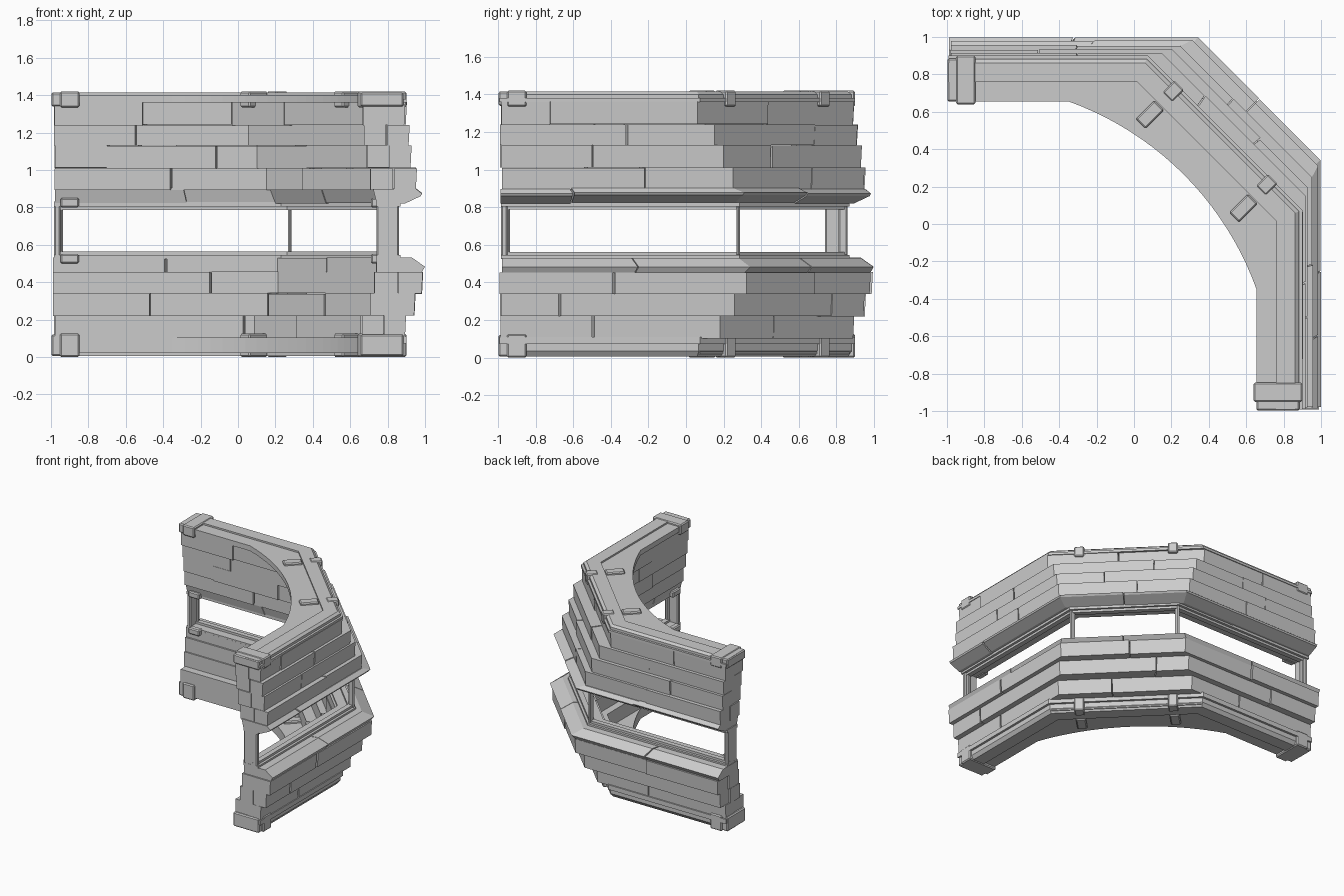
import bpy, bmesh, math, random
from mathutils import Matrix, Vector

if "Cube" in bpy.data.objects:
    bpy.data.objects.remove(bpy.data.objects["Cube"])

random.seed(4)
END = 0.985        # how far both arms reach
TAN = math.tan(math.radians(22.5))


def finish(name, bm):
    bmesh.ops.recalc_face_normals(bm, faces=bm.faces)
    me = bpy.data.meshes.new(name)
    bm.to_mesh(me)
    bm.free()
    ob = bpy.data.objects.new(name, me)
    bpy.context.collection.objects.link(ob)
    return ob


def path_point(o, c, s, end):
    # wall path: s 0-1 back arm, 1-2 diagonal, 2-3 side arm
    p = [(-end, o), (c, o), (o, c), (o, -end)]
    i = min(int(s), 2)
    return Vector(p[i]).lerp(Vector(p[i + 1]), s - i)


def sweep(bm, profile, s0=0.0, s1=3.0, end=END):
    # profile points are (offset, corner, height)
    stops = [s0] + [k for k in (1, 2) if s0 < k < s1] + [s1]
    rings = []
    for s in stops:
        rings.append([bm.verts.new((*path_point(o, c, s, end), z)) for o, c, z in profile])
    n = len(profile)
    for a, b in zip(rings, rings[1:]):
        for i in range(n):
            j = (i + 1) % n
            bm.faces.new((a[i], a[j], b[j], b[i]))
    bm.faces.new(rings[0])
    bm.faces.new(rings[-1])


def inset(o, c, to):
    return to, c - (o - to) * TAN


def planks(bm, profile, seams, jitter=0.006):
    cuts = [0.0] + seams + [3.0]
    for a, b in zip(cuts, cuts[1:]):
        d, dz = random.uniform(-jitter, jitter), random.uniform(-0.003, 0.003)
        end = END + random.uniform(-0.008, 0.006)
        sweep(bm, [(o + d, c + d * TAN, z + dz) for o, c, z in profile],
              a + (0.003 if a else 0), b - (0.003 if b < 3 else 0), end)


def box(bm, center, size, turn=0.0):
    m = Matrix.Translation(center) @ Matrix.Rotation(turn, 4, 'Z') @ Matrix.Diagonal((*size, 1))
    verts = bmesh.ops.create_cube(bm, size=1, matrix=m)['verts']
    edges = list({e for v in verts for e in v.link_edges})
    bmesh.ops.bevel(bm, geom=edges, offset=0.008, segments=1, affect='EDGES')


def both_arms(bm, center, size):
    # one box on each arm, mirrored across the corner diagonal
    (x, y, z), (sx, sy, sz) = center, size
    box(bm, (x, y, z), (sx, sy, sz))
    box(bm, (y, x, z), (sy, sx, sz))


# plank rows: z0, z1, outer offset, corner, inner offset, outer seams, inner seams
upper = [
    (1.24, 1.362, .895, .06, .665, [.45, 1.55, 2.75], [.5, 1.0, 1.4, 2.5]),
    (1.13, 1.24, .91, .15, .68, [.6, 1.3, 2.41], [.42, 1.2, 2.4]),
    (1.01, 1.13, .927, .20, .69, [.4, 1.65, 2.59], [.26, .8, 1.45, 2.6]),
    (.895, 1.01, .95, .25, .71, [.55, 1.4, 2.38], [.55, 1.35, 2.3]),
]
lower = [
    (.34, .455, .985, .32, .73, [.5, 1.45, 2.54], [.7, 1.5, 2.4]),
    (.22, .34, .95, .26, .71, [.35, 1.25, 2.75], [.45, 1.0, 1.55, 2.5]),
    (.10, .22, .89, .18, .66, [.6, 1.6, 2.58], [.95, 1.4, 2.6]),
]
for label, rows in (("upper", upper), ("lower", lower)):
    outer, inner = bmesh.new(), bmesh.new()
    for z0, z1, o, c, i, so, si in rows:
        mid = inset(o, c, (o + i) / 2)
        inn = inset(o, c, i)
        planks(outer, [(o - .003, c, z0), (o + .003, c, z1), (*mid, z1), (*mid, z0)], so)
        planks(inner, [(*mid, z0), (*mid, z1), (*inn, z1), (*inn, z0)], si)
    finish(label + "_outer_planks", outer)
    finish(label + "_inner_planks", inner)

# sloped lips above and below the window
bm = bmesh.new()
planks(bm, [(.95, .25, .90), (.982, .31, .875), (.975, .30, .862), (.89, .26, .822),
            (.74, .20, .822), (.72, .17, .90)], [.6, 1.5, 2.7], .003)
finish("window_hood", bm)
bm = bmesh.new()
planks(bm, [(.98, .31, .45), (.998, .342, .482), (.93, .28, .53), (.74, .21, .53),
            (.74, .21, .45)], [.5, 1.5, 2.45], .002)
finish("window_sill", bm)

# window frame: rails, end posts, thin corner mullions
bm = bmesh.new()
for z0, z1 in ((.805, .83), (.525, .545)):
    sweep(bm, [(.87, .285, z0), (.87, .285, z1), (.74, .231, z1), (.74, .231, z0)])
for z0, z1 in ((.787, .81), (.54, .563)):
    sweep(bm, [(.85, .28, z0), (.85, .28, z1), (.81, .263, z1), (.81, .263, z0)])
both_arms(bm, (-.967, .80, .675), (.034, .12, .30))
both_arms(bm, (-.945, .83, .675), (.02, .03, .30))
both_arms(bm, (.277, .835, .675), (.018, .05, .27))
finish("window_frame", bm)

# top and bottom plates with a curved inner edge
half = math.asin(.71 / 1.665)
arc = [(-.912 + 1.665 * math.cos(a), -.912 + 1.665 * math.sin(a))
       for a in (math.pi / 4 - half + 2 * half * k / 20 for k in range(21))]
outline = [(-END, .655), (-END, .87), (.075, .87), (.87, .075), (.87, -END), (.655, -END)] + arc
for name, z0, z1 in (("top_plate", 1.36, 1.402), ("bottom_plate", .02, .105)):
    bm = bmesh.new()
    face = bm.faces.new([bm.verts.new((x, y, z0)) for x, y in outline])
    top = bmesh.ops.extrude_face_region(bm, geom=[face])['geom']
    bmesh.ops.translate(bm, verts=[g for g in top if isinstance(g, bmesh.types.BMVert)],
                        vec=(0, 0, z1 - z0))
    # the extrude keeps the source face, so the plate is closed
    finish(name, bm)

# stepped rims around the plates
rim = [(.90, 1.36), (.90, 1.38), (.882, 1.38), (.882, 1.40), (.862, 1.415), (.76, 1.415), (.76, 1.36)]
for name, height in (("top_rim", lambda z: z), ("bottom_rim", lambda z: (1.418 - z) * 1.9)):
    bm = bmesh.new()
    sweep(bm, [(*inset(.90, .075, o), height(z)) for o, z in rim], end=.992)
    finish(name, bm)

# clamps on arm ends and across the diagonal
for name, z0, z1 in (("top_clamps", 1.335, 1.42), ("bottom_clamps", 0, .125)):
    bm = bmesh.new()
    zc, h = (z0 + z1) / 2, z1 - z0
    both_arms(bm, (-.90, .77, zc), (.105, .26, h))
    both_arms(bm, (-.965, .77, zc), (.066, .232, h - .01))
    for d in (-.5, .5):
        for s, depth in ((.67, .14), (.92, .09)):   # inner foot and outer hook
            box(bm, ((s + d) / 2, (s - d) / 2, zc), (depth, .075, h), math.pi / 4)
    finish(name, bm)

# small clips at the window ends
bm = bmesh.new()
for z in (.825, .525):
    both_arms(bm, (-.90, .735, z), (.10, .05, .05))
finish("window_clips", bm)
